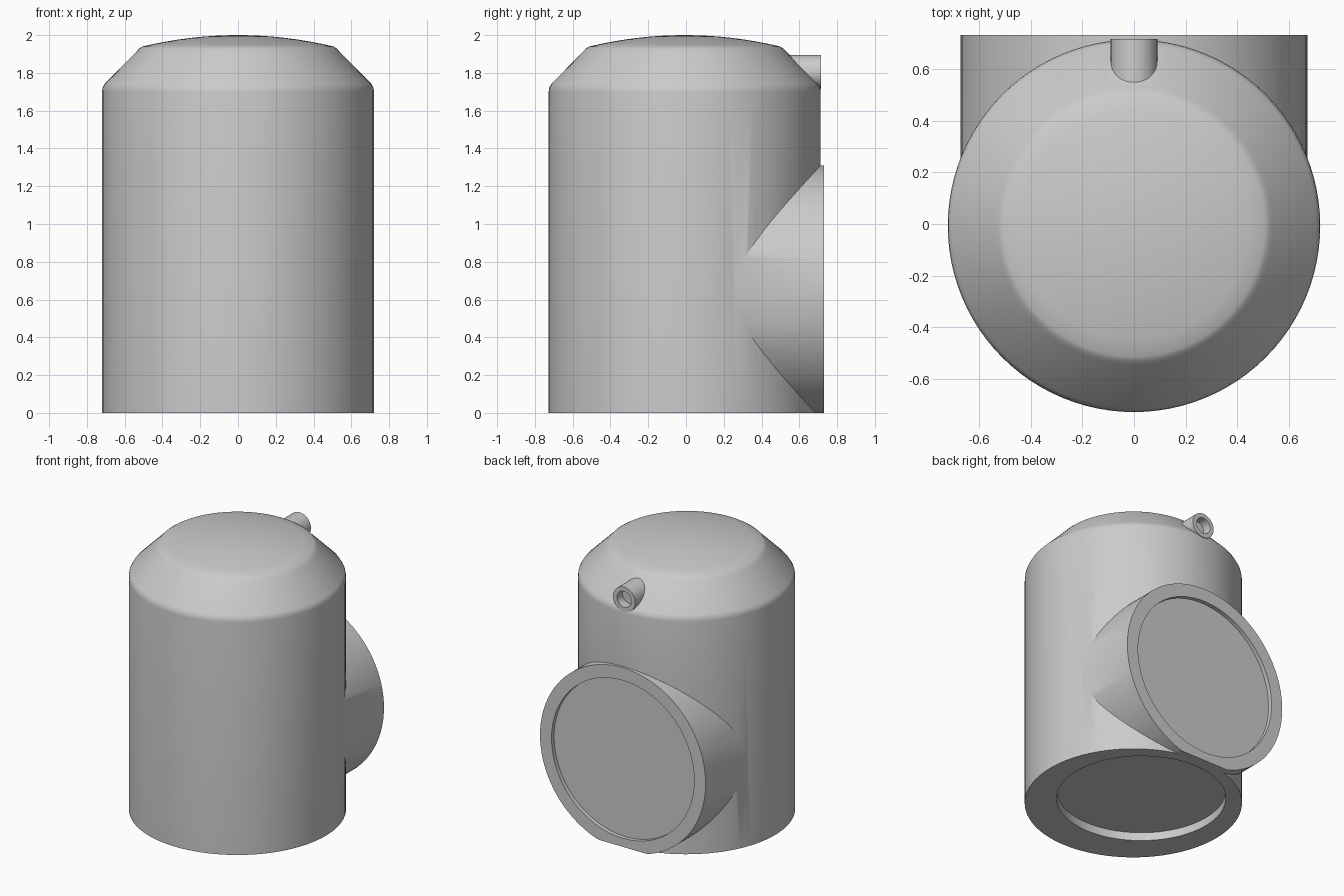
import bpy
import bmesh
from math import radians
from mathutils import Matrix

cube = bpy.data.objects.get("Cube")
if cube:
    bpy.data.objects.remove(cube, do_unlink=True)

CY = -0.007      # body axis
PORT_Z = 0.64    # rear port axis
NOZZLE_Z = 1.805

grey = bpy.data.materials.new("plain grey")
grey.use_nodes = True
colour = (0.6, 0.6, 0.6, 1)
grey.diffuse_color = colour
grey.node_tree.nodes["Principled BSDF"].inputs["Base Color"].default_value = colour


def finish(name, bm):
    bmesh.ops.recalc_face_normals(bm, faces=bm.faces)
    mesh = bpy.data.meshes.new(name)
    bm.to_mesh(mesh)
    bm.free()
    mesh.materials.append(grey)
    ob = bpy.data.objects.new(name, mesh)
    bpy.context.collection.objects.link(ob)
    return ob


def lathe(name, profile, y, sides=96):
    """Spin a profile of (radius, z) that starts and ends on the axis."""
    bm = bmesh.new()
    verts = [bm.verts.new((r, 0, z)) for r, z in profile]
    edges = [bm.edges.new(pair) for pair in zip(verts, verts[1:])]
    bmesh.ops.spin(bm, geom=verts + edges, cent=(0, 0, 0), axis=(0, 0, 1),
                   angle=radians(360), steps=sides, use_duplicate=False)
    bmesh.ops.remove_doubles(bm, verts=bm.verts, dist=0.0001)
    bmesh.ops.translate(bm, verts=bm.verts, vec=(0, y, 0))
    return finish(name, bm)


def rod(name, radius, start, end, across, along_y=True, sides=96):
    """Cylinder from start to end; across is its z (along y) or its y (upright)."""
    bm = bmesh.new()
    bmesh.ops.create_cone(bm, cap_ends=True, segments=sides, radius1=radius,
                          radius2=radius, depth=end - start)
    mid = (start + end) / 2
    if along_y:
        place = Matrix.Translation((0, mid, across)) @ Matrix.Rotation(radians(90), 4, 'X')
    else:
        place = Matrix.Translation((0, across, mid))
    bmesh.ops.transform(bm, matrix=place, verts=bm.verts)
    return finish(name, bm)


def combine(target, tool, operation):
    mod = target.modifiers.new(tool.name, 'BOOLEAN')
    mod.operation = operation
    mod.solver = 'EXACT'
    mod.object = tool
    tool.hide_render = True
    bpy.context.view_layer.objects.active = target
    bpy.ops.object.modifier_apply(modifier=mod.name)
    bpy.data.objects.remove(tool, do_unlink=True)


# Upright body with rounded shoulder and shallow domed lid
dome = [(0.505 * t / 8, 2 - 0.06 * (t / 8) ** 2) for t in range(8, -1, -1)]
shoulder = [(0.72, 1.70), (0.717, 1.722), (0.705, 1.743),
            (0.535, 1.915), (0.523, 1.929)]
body = lathe("tank_body", [(0, -0.1), (0.72, -0.1)] + shoulder + dome, CY)

# Large rear port and small vent nozzle
combine(body, rod("rear_port", 0.67, 0.02, 0.73, PORT_Z), 'UNION')
combine(body, rod("vent_nozzle", 0.09, 0.4, 0.715, NOZZLE_Z, sides=32), 'UNION')

# Level the base, then cut the recesses
bm = bmesh.new()
bmesh.ops.create_cube(bm, size=4, matrix=Matrix.Translation((0, 0, -2)))
combine(body, finish("floor_trim", bm), 'DIFFERENCE')
combine(body, rod("base_recess", 0.56, -0.2, 0.06, 0.075, along_y=False), 'DIFFERENCE')
combine(body, rod("port_recess", 0.577, 0.70, 0.9, PORT_Z), 'DIFFERENCE')
combine(body, rod("nozzle_bore", 0.058, 0.65, 0.9, NOZZLE_Z, sides=32), 'DIFFERENCE')

# Smooth shading with crisp rims
bpy.ops.object.select_all(action='DESELECT')
body.select_set(True)
bpy.context.view_layer.objects.active = body
bpy.ops.object.shade_smooth_by_angle(angle=radians(30))
